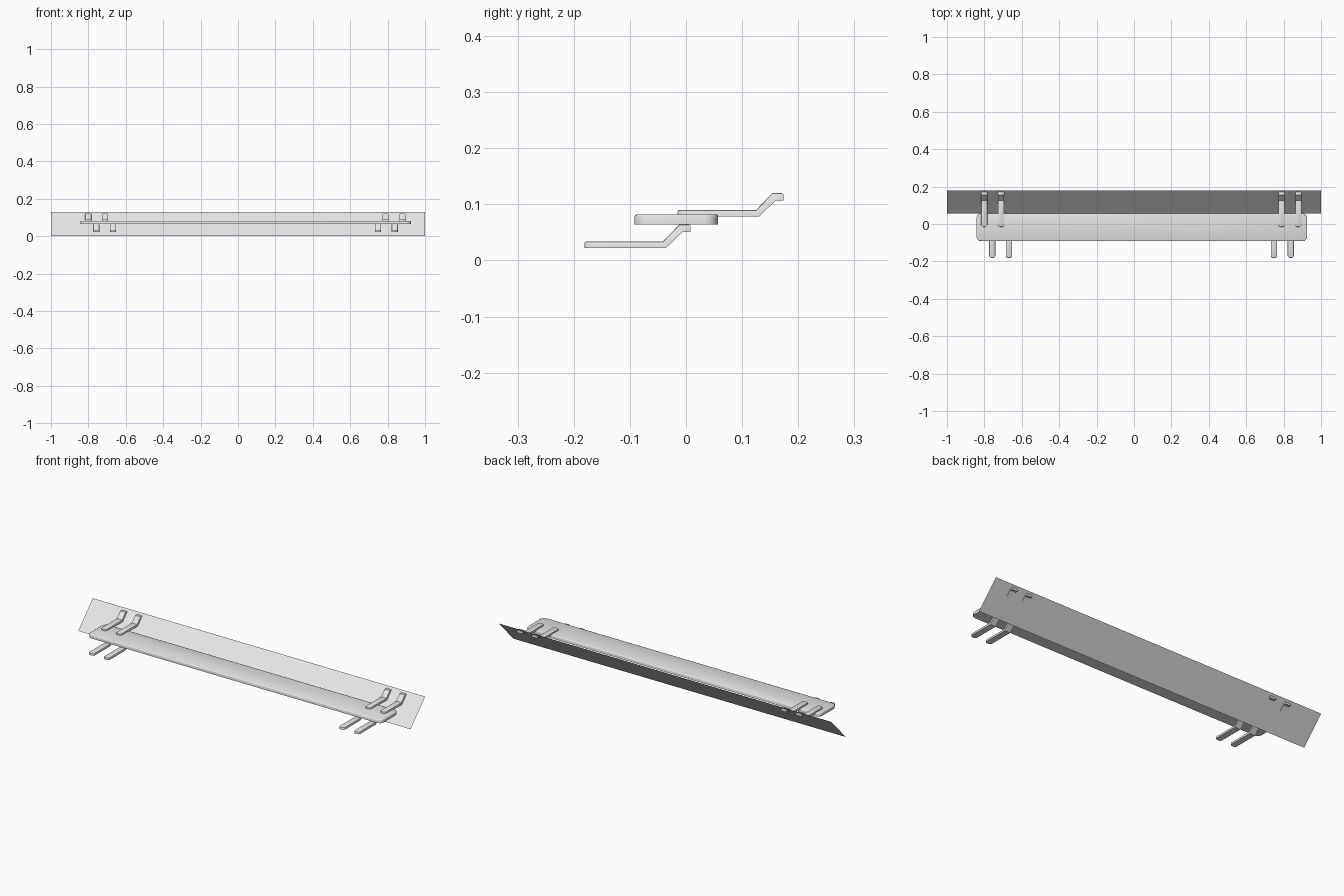
import bpy, bmesh, math
from mathutils import Vector

cube = bpy.data.objects.get("Cube")
if cube:
    bpy.data.objects.remove(cube, do_unlink=True)

grey = bpy.data.materials.new("light grey")
grey.use_nodes = True
grey.diffuse_color = (0.8, 0.8, 0.8, 1)
grey.node_tree.nodes["Principled BSDF"].inputs["Base Color"].default_value = (0.8, 0.8, 0.8, 1)


def finish(bm, name, angle):
    """Turn a bmesh into a named, smooth-shaded object."""
    mesh = bpy.data.meshes.new(name)
    bm.to_mesh(mesh)
    bm.free()
    mesh.materials.append(grey)
    ob = bpy.data.objects.new(name, mesh)
    bpy.context.collection.objects.link(ob)
    bpy.ops.object.select_all(action='DESELECT')
    ob.select_set(True)
    bpy.context.view_layer.objects.active = ob
    bpy.ops.object.shade_smooth_by_angle(angle=math.radians(angle))
    return ob


def prism(points, offset):
    """Extrude a closed outline by an offset."""
    bm = bmesh.new()
    face = bm.faces.new([bm.verts.new(p) for p in points])
    ext = bmesh.ops.extrude_face_region(bm, geom=[face])
    verts = [v for v in ext["geom"] if isinstance(v, bmesh.types.BMVert)]
    bmesh.ops.translate(bm, verts=verts, vec=offset)
    bmesh.ops.recalc_face_normals(bm, faces=bm.faces)
    return bm


def bevel(bm, rule, width, segments):
    edges = [e for e in bm.edges if rule(e)]
    bmesh.ops.bevel(bm, geom=edges, offset=width, segments=segments,
                    profile=0.5, affect='EDGES', clamp_overlap=True)


def upright(e):
    d = (e.verts[0].co - e.verts[1].co).normalized()
    return abs(d.z) > 0.99


# Sloping back panel, a single sheet
bm = bmesh.new()
corners = [(-1, 0.055, 0), (1, 0.055, 0), (1, 0.18, 0.13), (-1, 0.18, 0.13)]
bm.faces.new([bm.verts.new(c) for c in corners])
finish(bm, "back_panel", 30)

# Long shelf with rounded corners and a softened top rim
X0, X1, Y0, Y1, Z0, Z1 = -0.842, 0.925, -0.092, 0.057, 0.064, 0.082
bm = prism([(X0, Y0, Z0), (X1, Y0, Z0), (X1, Y1, Z0), (X0, Y1, Z0)], Vector((0, 0, Z1 - Z0)))
bevel(bm, upright, 0.025, 4)
bevel(bm, lambda e: all(v.co.z > Z1 - 1e-4 for v in e.verts), 0.004, 2)
finish(bm, "shelf", 50)

# Cranked brackets: long flat arm, ramp, short raised tip
PROFILE = [(-0.015, 0.078), (0.13, 0.078), (0.16, 0.107), (0.174, 0.107),
           (0.174, 0.12), (0.154, 0.12), (0.125, 0.09), (-0.015, 0.09)]
WIDTH = 0.033


def bracket(name, x, dy=0.0, dz=0.0):
    bm = prism([(x - WIDTH / 2, y + dy, z + dz) for y, z in PROFILE], Vector((WIDTH, 0, 0)))
    front = min(v.co.y for v in bm.verts)
    bevel(bm, lambda e: upright(e) and e.verts[0].co.y < front + 1e-4, 0.011, 3)
    # Soften the upper rim of the arm and tip
    bevel(bm, lambda e: len(e.link_faces) == 2 and e.calc_face_angle(0) > 1.2
          and max(f.normal.z for f in e.link_faces) > 0.5, 0.003, 2)
    finish(bm, name, 40)


for side, centre, shift in (("right", -0.756, 0.043), ("left", 0.834, -0.041)):
    for place, half in (("a", -0.045), ("b", 0.045)):
        x = centre + half
        bracket(f"upper_bracket_{side}_{place}", x)
        bracket(f"lower_bracket_{side}_{place}", x + shift, -0.166, -0.056)
